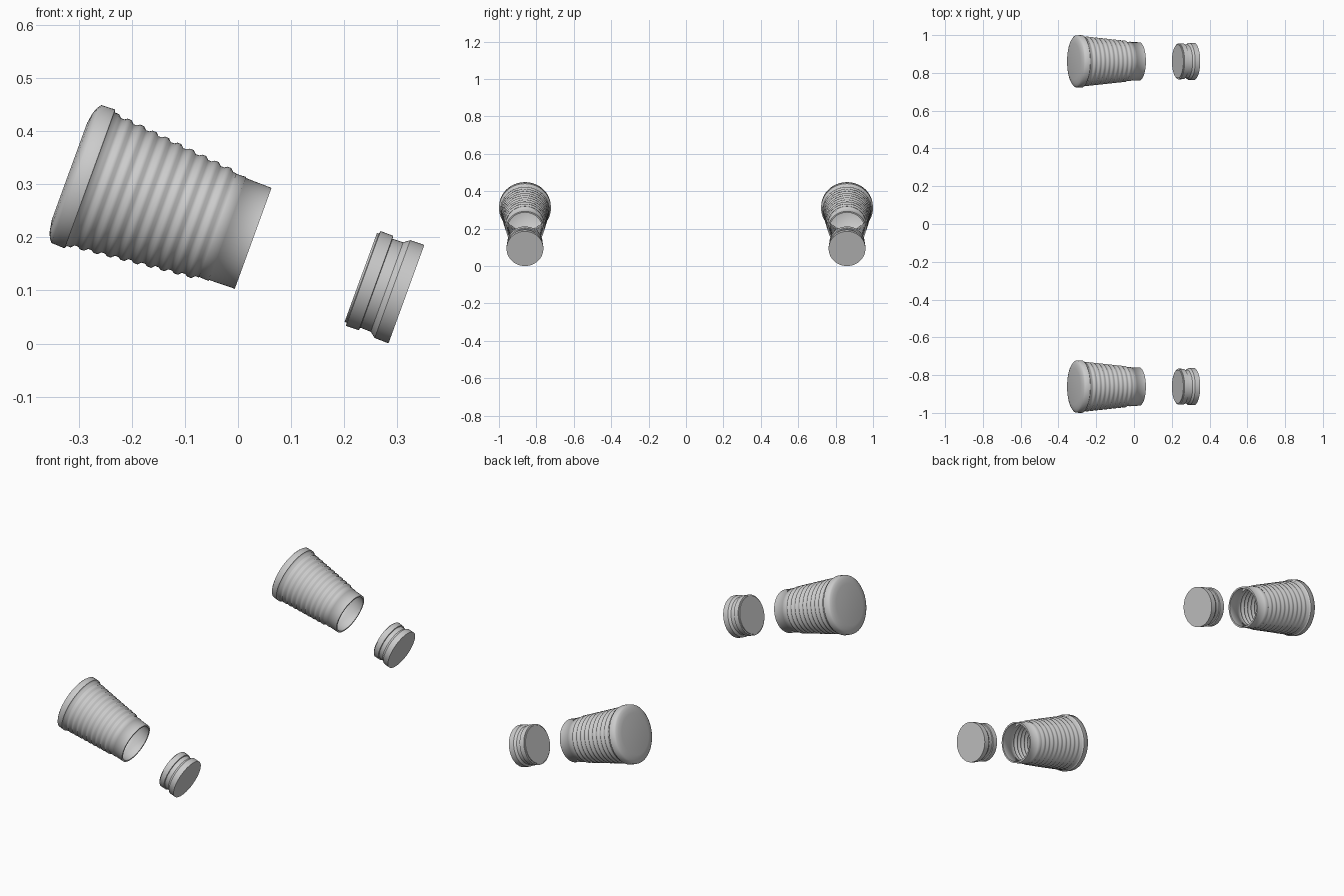
import bpy, bmesh, math

# Remove the default cube only
cube = bpy.data.objects.get("Cube")
if cube:
    bpy.data.objects.remove(cube, do_unlink=True)

SIDES = 64
TILT = math.radians(110)
ORIGIN_X, ORIGIN_Z, SIDE_Y = 0.0285, 0.198, 0.861

grey = bpy.data.materials.new("light_grey")
grey.use_nodes = True
grey.diffuse_color = (0.6, 0.6, 0.6, 1)
grey.node_tree.nodes["Principled BSDF"].inputs["Base Color"].default_value = (0.6, 0.6, 0.6, 1)


def lathe(name, profile, sharp_angle):
    """Turn (radius, height) points about z, closing both ends with flat discs."""
    bm = bmesh.new()
    rings = []
    for r, h in profile:
        rings.append([bm.verts.new((r * math.cos(a), r * math.sin(a), h))
                      for a in (2 * math.pi * i / SIDES for i in range(SIDES))])
    for low, high in zip(rings, rings[1:]):
        for i in range(SIDES):
            j = (i + 1) % SIDES
            bm.faces.new((low[i], low[j], high[j], high[i]))
    bm.faces.new(rings[0])
    bm.faces.new(rings[-1])
    bmesh.ops.recalc_face_normals(bm, faces=bm.faces)
    mesh = bpy.data.meshes.new(name)
    bm.to_mesh(mesh)
    bm.free()
    mesh.shade_smooth()
    mesh.set_sharp_from_angle(angle=math.radians(sharp_angle))
    mesh.materials.append(grey)
    return mesh


# Ribbed, tapering wall from the rim to the narrow neck
wall = []
pitch = 0.0259
for k in range(10):
    h = -0.322 + k * pitch
    r = 0.1335 - 0.1 * k * pitch
    wall += [(r, h - 0.003), (r, h + 0.005),
             (r - 0.006, h + 0.011), (r - 0.006, h + 0.018)]
wall += [(0.103, -0.072), (0.104, -0.052), (0.102, -0.051), (0.101, 0)]

# Rounded closed lid, outer wall, then the inner wall back up to the ceiling
lid = [(0.097, -0.368), (0.118, -0.3645), (0.130, -0.360), (0.138, -0.354), (0.139, -0.327)]
inner = [(r - 0.008, h) for r, h in reversed(wall)]
cup = lathe("ribbed_cup", lid + wall + inner + [(0.12, -0.34)], 72)

# Solid plug with a groove between collar and cap
plug = lathe("plug", [(0.089, 0.2155), (0.089, 0.2195), (0.095, 0.2205), (0.0945, 0.246),
                      (0.089, 0.247), (0.0895, 0.268), (0.098, 0.279), (0.0985, 0.307)], 30)

# One tilted cup and plug on each side
for label, y in (("front", -SIDE_Y), ("back", SIDE_Y)):
    for part, mesh in (("cup", cup), ("plug", plug)):
        ob = bpy.data.objects.new(f"{label}_{part}", mesh)
        ob.location = (ORIGIN_X, y, ORIGIN_Z)
        ob.rotation_euler = (0, TILT, 0)
        bpy.context.scene.collection.objects.link(ob)
